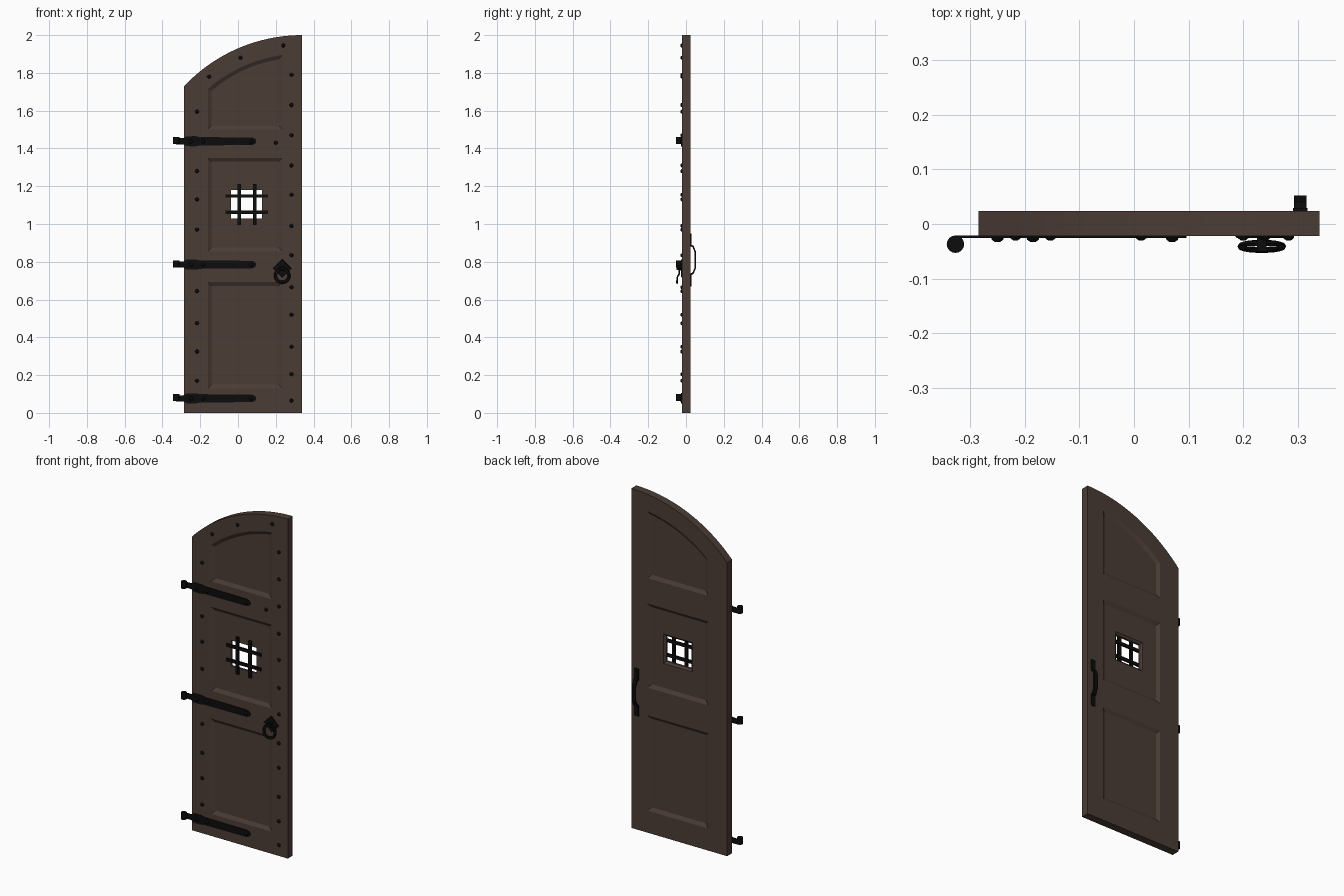
import bpy, bmesh, math
from mathutils import Matrix, Vector

if "Cube" in bpy.data.objects:
    bpy.data.objects.remove(bpy.data.objects["Cube"])

FRONT, BACK = -0.022, 0.024
ARC_X, ARC_Z = 0.34, 1.142          # centre shared by the door arch and panel arch


def material(name, col):
    m = bpy.data.materials.new(name)
    m.diffuse_color = (*col, 1)
    m.use_nodes = True
    m.node_tree.nodes["Principled BSDF"].inputs["Base Color"].default_value = m.diffuse_color
    return m


WOOD = material("dark brown wood", (0.070, 0.045, 0.036))
IRON = material("black iron", (0.0035, 0.0035, 0.0035))


def finish(bm, name, mat, smooth=False):
    bmesh.ops.recalc_face_normals(bm, faces=bm.faces)
    me = bpy.data.meshes.new(name)
    bm.to_mesh(me)
    bm.free()
    me.materials.append(mat)
    ob = bpy.data.objects.new(name, me)
    bpy.context.collection.objects.link(ob)
    if smooth:
        bpy.context.view_layer.objects.active = ob
        ob.select_set(True)
        bpy.ops.object.shade_smooth_by_angle(angle=math.radians(40))
        ob.select_set(False)
    return ob


def loft(bm, sections):
    """Join (x, z) outlines placed at successive y values into a closed solid."""
    rings = [[bm.verts.new((x, y, z)) for x, z in pts] for y, pts in sections]
    n = len(rings[0])
    for a, b in zip(rings, rings[1:]):
        for i in range(n):
            j = (i + 1) % n
            bm.faces.new((a[i], a[j], b[j], b[i]))
    bm.faces.new(rings[0])
    bm.faces.new(rings[-1][::-1])


def rect(x0, x1, z0, z1, d=0):
    return [(x0 + d, z0 + d), (x1 - d, z0 + d), (x1 - d, z1 - d), (x0 + d, z1 - d)]


def arched(x0, x1, z0, r, d=0, n=20):
    """Straight sides and base, closed by an arc; d shrinks the outline."""
    x0, x1, z0, r = x0 + d, x1 - d, z0 + d, r - d
    pts = [(x0, z0), (x1, z0)]
    for i in range(n + 1):
        x = x1 + (x0 - x1) * i / n
        pts.append((x, ARC_Z + math.sqrt(r * r - (x - ARC_X) ** 2)))
    return pts


def box(bm, x0, x1, y0, y1, z0, z1):
    loft(bm, [(y0, rect(x0, x1, z0, z1)), (y1, rect(x0, x1, z0, z1))])


def stud(bm, x, z, r, y=FRONT, h=0.008):
    """Domed nail head."""
    ring = lambda s: [(x + r * s * math.cos(k * math.pi / 5),
                       z + r * s * math.sin(k * math.pi / 5)) for k in range(10)]
    loft(bm, [(y + 0.002, ring(1)), (y - h * 0.5, ring(0.87)), (y - h, ring(0.4))])


# Door slab with an arched top
bm = bmesh.new()
outline = arched(-0.285, 0.34, 0, 0.858, n=32)
loft(bm, [(FRONT, outline), (BACK, outline)])
door = finish(bm, "door_slab", WOOD)

# Sunken panels on both faces, with sloped borders
DEPTH, SLOPE, OVER = 0.012, 0.02, 0.004
panels = [lambda d: rect(-0.16, 0.235, 0.13, 0.692, d),
          lambda d: rect(-0.16, 0.235, 0.855, 1.35, d),
          lambda d: arched(-0.16, 0.235, 1.50, 0.76, d)]
bm = bmesh.new()
for p in panels:
    for face, into in ((FRONT, 1), (BACK, -1)):
        loft(bm, [(face - into * OVER, p(-SLOPE * OVER / DEPTH)),
                  (face + into * DEPTH, p(SLOPE))])
panel_cutter = finish(bm, "panel_cutter", WOOD)

# Window opening, flared toward the back
bm = bmesh.new()
hole = lambda d: rect(-0.038, 0.127, 1.03, 1.18, d)
loft(bm, [(-0.03, hole(0)), (0.002, hole(0)), (0.016, hole(-0.016))])
window_cutter = finish(bm, "window_cutter", WOOD)

for cutter in (panel_cutter, window_cutter):
    cutter.hide_render = True
    cutter.hide_set(True)
    m = door.modifiers.new(cutter.name, 'BOOLEAN')
    m.operation, m.solver, m.object = 'DIFFERENCE', 'EXACT', cutter

# Window grille
bm = bmesh.new()
for x in (0.007, 0.089):
    box(bm, x - 0.009, x + 0.009, -0.021, -0.009, 0.995, 1.213)
for z in (1.062, 1.148):
    box(bm, -0.065, 0.16, -0.017, -0.007, z - 0.009, z + 0.009)
finish(bm, "window_grille", IRON)

# Strap hinges: tapered strap with round tip, barrel and nails
for n, z in enumerate((0.077, 0.785, 1.438)):
    bm = bmesh.new()
    half = [(-0.327, 0.016), (-0.288, 0.016), (-0.272, 0.026), (-0.225, 0.027), (-0.2, 0.022),
            (0.075, 0.020), (0.088, 0.015), (0.096, 0.006)]
    pts = [(x, z - h) for x, h in half] + [(x, z + h) for x, h in reversed(half)]
    loft(bm, [(-0.026, pts), (-0.021, pts)])
    bmesh.ops.create_cone(bm, cap_ends=True, segments=16, radius1=0.016, radius2=0.016,
                          depth=0.038, matrix=Matrix.Translation((-0.327, -0.037, z + 0.004)))
    for x in (-0.25, -0.185, 0.07):
        stud(bm, x, z, 0.012, y=-0.025)
    finish(bm, "strap_hinge_%d" % n, IRON, True)

# Nail heads around the frame
bm = bmesh.new()
nails = [(-0.217, z) for z in (0.17, 0.325, 0.475, 0.645, 0.97, 1.13, 1.28, 1.595)]
nails += [(0.283, z) for z in (0.065, 0.205, 0.35, 0.52, 0.665, 0.835,
                               0.99, 1.155, 1.31, 1.47, 1.63, 1.79)]
nails += [(-0.153, 1.78), (0.013, 1.88), (0.24, 1.945), (0.2, 1.43)]
for x, z in nails:
    stud(bm, x, z, 0.011)
finish(bm, "frame_nails", IRON, True)

# Ring pull: diamond plate and boss
bm = bmesh.new()
cx, cz = 0.234, 0.765
dia = lambda r: [(cx - r, cz), (cx, cz - r), (cx + r, cz), (cx, cz + r)]
loft(bm, [(FRONT + 0.002, dia(0.05)), (-0.026, dia(0.046))])
box(bm, cx - 0.009, cx + 0.009, -0.05, -0.022, cz - 0.008, cz + 0.012)
finish(bm, "pull_plate", IRON)

# Ring, hanging slightly outward
bm = bmesh.new()
tilt = math.radians(-8)
N, M, R, r = 28, 8, 0.036, 0.0085
grid = []
for i in range(N):
    a = 2 * math.pi * i / N
    row = []
    for k in range(M):
        b = 2 * math.pi * k / M
        rad = R + r * math.cos(b)
        p = Vector((rad * math.cos(a), 0.007 * math.sin(b), rad * math.sin(a)))
        p = Matrix.Rotation(tilt, 3, 'X') @ p
        p.y *= -1 if p.y * p.z < 0 else 1
        row.append(bm.verts.new(p + Vector((cx, -0.041, 0.727))))
    grid.append(row)
for i in range(N):
    for k in range(M):
        i2, k2 = (i + 1) % N, (k + 1) % M
        bm.faces.new((grid[i][k], grid[i2][k], grid[i2][k2], grid[i][k2]))
finish(bm, "pull_ring", IRON, True)

# Back handle: bent bar between two end plates
bm = bmesh.new()
path = [(0.022, 0.727), (0.040, 0.735), (0.052, 0.765)]
inner = [(0.022, 0.738), (0.035, 0.743), (0.045, 0.768)]
mid = 0.81
side = path + [(y, 2 * mid - z) for y, z in reversed(path)]
side_in = inner + [(y, 2 * mid - z) for y, z in reversed(inner)]
rows = [[bm.verts.new((x, y, z)) for x, y, z in
         ((0.293, *o), (0.316, *o), (0.316, *i), (0.293, *i))]
        for o, i in zip(side, side_in)]
for a, b in zip(rows, rows[1:]):
    for k in range(4):
        bm.faces.new((a[k], a[(k + 1) % 4], b[(k + 1) % 4], b[k]))
bm.faces.new(rows[0])
bm.faces.new(rows[-1])
for z0 in (0.67, 0.882):
    box(bm, 0.291, 0.318, 0.022, 0.029, z0, z0 + 0.068)
finish(bm, "back_handle", IRON)
